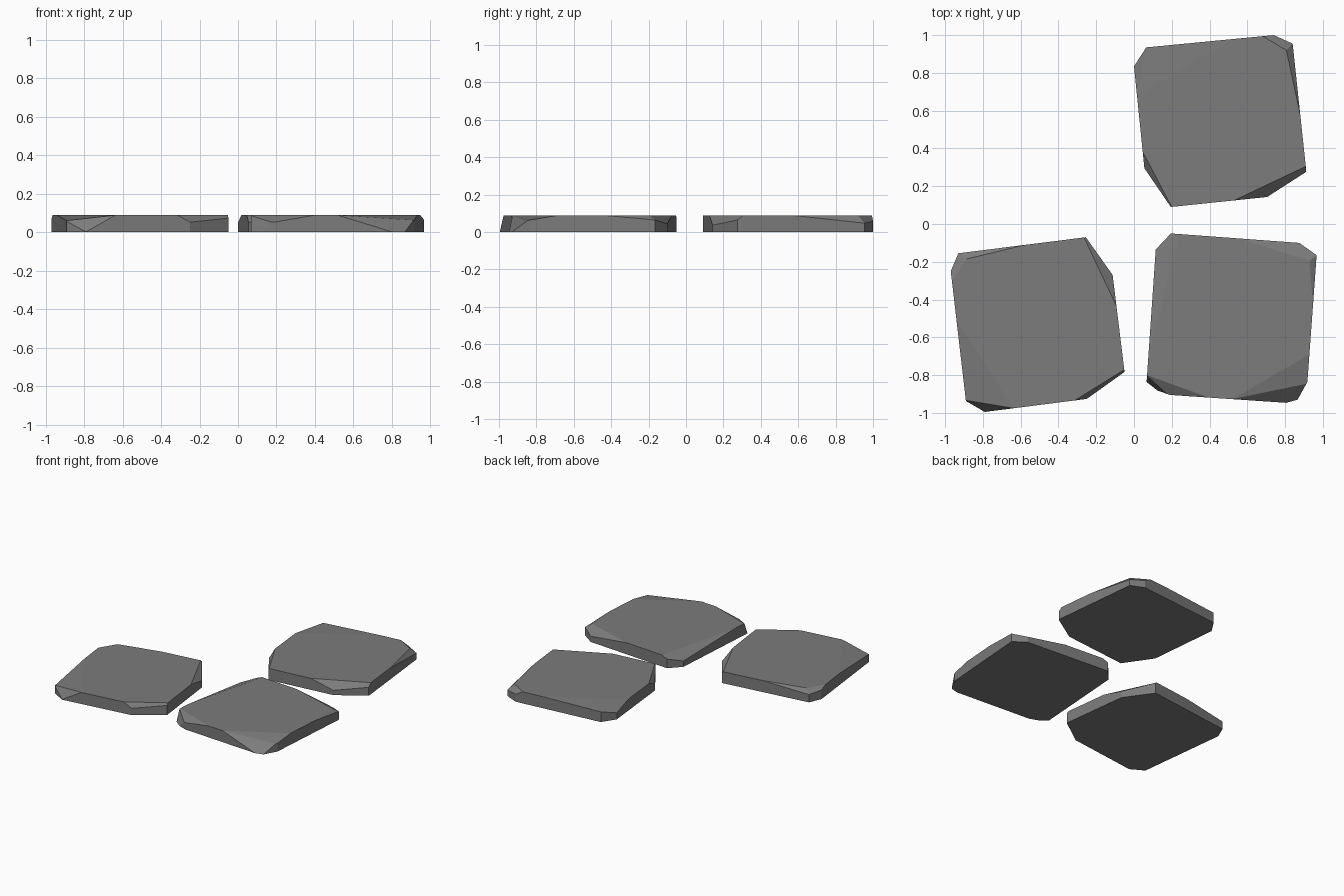
import bpy, bmesh
from mathutils import Vector

T = 0.088  # slab thickness

stone = bpy.data.materials.new("stone grey")
stone.diffuse_color = (0.2, 0.2, 0.2, 1)


def slab(name, outline, cuts):
    """Extrude an outline, then chip it with planes given by three points."""
    bm = bmesh.new()
    face = bm.faces.new([bm.verts.new((x, y, 0)) for x, y in outline])
    ext = bmesh.ops.extrude_face_region(bm, geom=[face])
    for v in ext["geom"]:
        if isinstance(v, bmesh.types.BMVert):
            v.co.z = T
    centre = Vector((sum(p[0] for p in outline), sum(p[1] for p in outline), 0)) / len(outline)
    # extruding keeps the base only when orphaned geometry needs it
    if not any(all(abs(v.co.z) < 1e-6 for v in f.verts) for f in bm.faces):
        bmesh.ops.holes_fill(bm, edges=[e for e in bm.edges if e.is_boundary], sides=0)
    bmesh.ops.recalc_face_normals(bm, faces=bm.faces)
    for a, b, c in cuts:
        # points without a height lie on the top
        a, b, c = (Vector((*p, T)) if len(p) == 2 else Vector(p) for p in (a, b, c))
        n = (b - a).cross(c - a).normalized()
        if n.dot(centre - a) > 0:
            n = -n
        geom = bm.verts[:] + bm.edges[:] + bm.faces[:]
        bmesh.ops.bisect_plane(bm, geom=geom, dist=1e-5, plane_co=a, plane_no=n, clear_outer=True)
        edges = [e for e in bm.edges if e.is_boundary]
        if edges:
            bmesh.ops.holes_fill(bm, edges=edges, sides=0)
    bmesh.ops.recalc_face_normals(bm, faces=bm.faces)
    me = bpy.data.meshes.new(name)
    bm.to_mesh(me)
    bm.free()
    me.materials.append(stone)
    bpy.context.collection.objects.link(bpy.data.objects.new(name, me))


# back right slab
slab("back_slab",
     [(0.065, 0.935), (0.74, 1.0), (0.84, 0.955), (0.91, 0.30), (0.91, 0.275),
      (0.705, 0.143), (0.195, 0.09), (0.055, 0.295), (0.0, 0.835)],
     [((0.02, 0.68), (0.53, 0.98), (0.065, 0.935, 0.078)),
      ((0.065, 0.935, 0.078), (0.02, 0.68), (0.0, 0.835, 0.05)),
      ((0.68, 0.995), (0.807, 0.92), (0.84, 0.955, 0.047)),
      ((0.807, 0.92), (0.88, 0.577), (0.84, 0.955, 0.047)),
      ((0.53, 0.125), (0.91, 0.305), (0.91, 0.275, 0.064)),
      ((0.055, 0.365), (0.2, 0.09), (0.055, 0.295, 0.05))])

# front left slab
slab("left_slab",
     [(-0.93, -0.155), (-0.255, -0.07), (-0.113, -0.27), (-0.05, -0.783),
      (-0.25, -0.926), (-0.79, -0.995), (-0.89, -0.937), (-0.97, -0.25)],
     [((-0.887, -0.185), (-0.56, -0.107), (-0.93, -0.155, 0.06)),
      ((-0.887, -0.185), (-0.965, -0.31), (-0.93, -0.155, 0.06)),
      ((-0.265, -0.07), (-0.095, -0.43), (-0.113, -0.27, 0.05)),
      ((-0.05, -0.77), (-0.315, -0.935), (-0.25, -0.926, 0.052)),
      ((-0.945, -0.5), (-0.64, -0.975), (-0.89, -0.937, 0.06)),
      ((-0.64, -0.975), (-0.89, -0.937, 0.055), (-0.79, -0.995, 0.002))])

# front right slab
slab("right_slab",
     [(0.195, -0.05), (0.875, -0.10), (0.967, -0.165), (0.918, -0.836),
      (0.855, -0.95), (0.19, -0.905), (0.065, -0.86), (0.115, -0.135)],
     [((0.24, -0.053), (0.077, -0.70), (0.115, -0.135, 0.045)),
      ((0.55, -0.075), (0.93, -0.195), (0.967, -0.165, 0.064)),
      ((0.93, -0.195), (0.945, -0.40), (0.967, -0.165, 0.064)),
      ((0.52, -0.927), (0.92, -0.815), (0.918, -0.845, 0.062)),
      ((0.52, -0.927), (0.918, -0.845, 0.062), (0.855, -0.95, 0.05)),
      ((0.065, -0.80), (0.2, -0.905), (0.175, -0.90, 0.052)),
      ((0.069, -0.80), (0.175, -0.90, 0.052), (0.065, -0.86, 0.052))])
